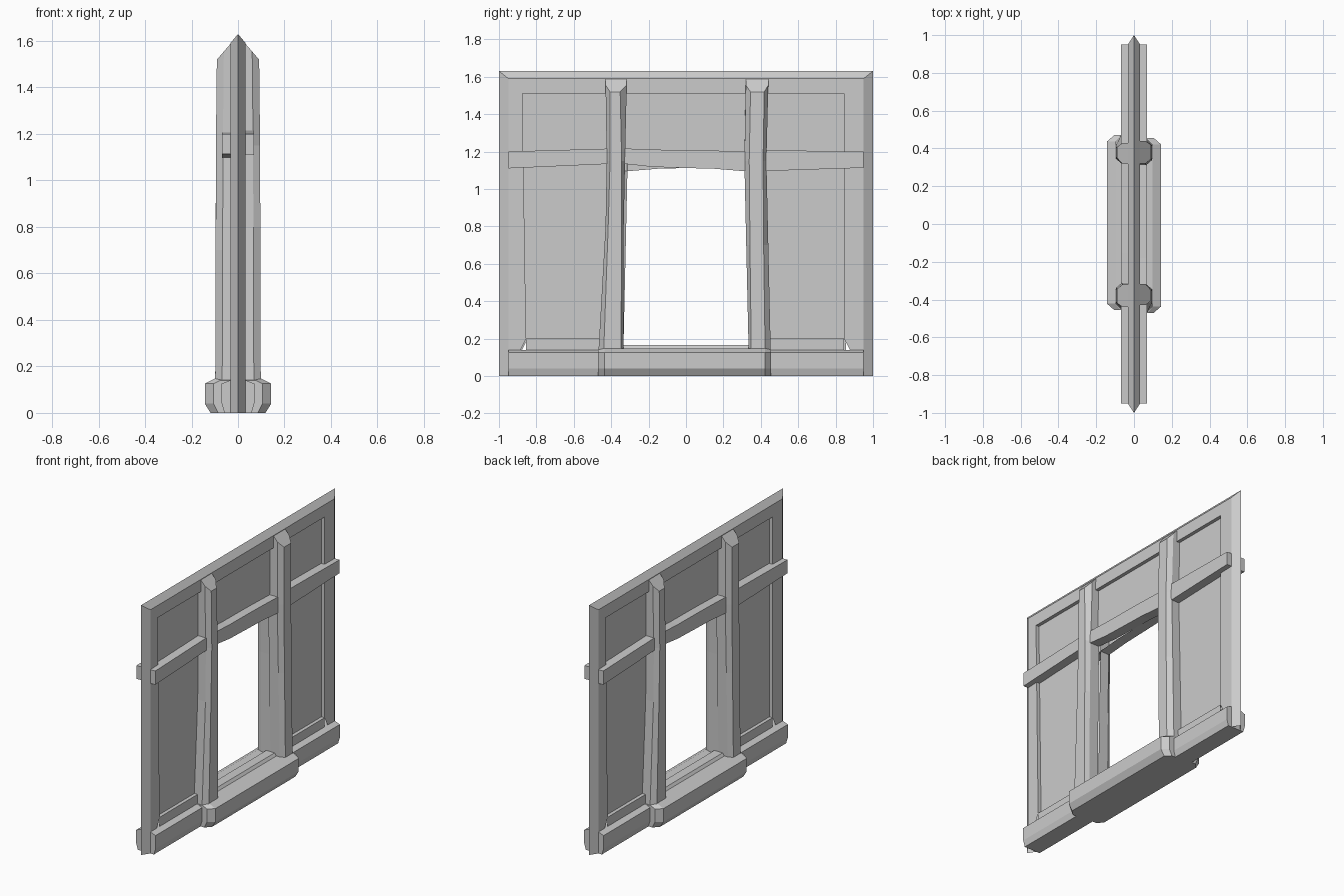
import bpy, bmesh, math

if "Cube" in bpy.data.objects:
    bpy.data.objects.remove(bpy.data.objects["Cube"])


def add_part(name, verts, faces):
    """Make one half-thickness shell facing +x, plus its copy turned 180 degrees about z."""
    bm = bmesh.new()
    vs = [bm.verts.new(v) for v in verts]
    for f in faces:
        bm.faces.new([vs[i] for i in f])
    bmesh.ops.remove_doubles(bm, verts=bm.verts, dist=0.0005)
    bmesh.ops.recalc_face_normals(bm, faces=bm.faces)
    if sum(f.normal.x * f.calc_area() for f in bm.faces) < 0:
        bmesh.ops.reverse_faces(bm, faces=bm.faces)
    mesh = bpy.data.meshes.new(name)
    bm.to_mesh(mesh)
    bm.free()
    for side, angle in (("front", 0), ("back", math.pi)):
        ob = bpy.data.objects.new(f"{name}_{side}", mesh)
        ob.rotation_euler.z = angle
        bpy.context.collection.objects.link(ob)


def loft(name, rings, cap_start=True, cap_end=True):
    """Skin a row of open cross-sections, optionally closing the ends."""
    n = len(rings[0])
    verts = [p for r in rings for p in r]
    faces = [(k * n + i, k * n + i + 1, (k + 1) * n + i + 1, (k + 1) * n + i)
             for k in range(len(rings) - 1) for i in range(n - 1)]
    if cap_start:
        faces.append(tuple(range(n)))
    if cap_end:
        faces.append(tuple(range((len(rings) - 1) * n, len(rings) * n)))
    add_part(name, verts, faces)


# Wall frame: knife edge, chamfer, flat border, step into the recess
FRAME_X, PANEL_X = 0.033, 0.01
edge = [(-1, 0), (-1, 1.63), (1, 1.63), (1, 0)]
outer = [(-.95, 0), (-.95, 1.59), (.95, 1.59), (.95, 0)]
inner = [(-.855, .2), (-.875, 1.51), (.845, 1.51), (.845, .2)]
loft("wall_frame",
     [[(x, y, z) for y, z in ring] for x, ring in
      ((0, edge), (FRAME_X, outer), (FRAME_X, inner), (PANEL_X, inner))],
     False, False)

# Bottom border strips either side of the doorway
for name, y0, y1 in (("left", -.855, -.4), ("right", .4, .845)):
    loft(f"{name}_bottom_border",
         [[(FRAME_X, y, 0), (FRAME_X, y, .2), (PANEL_X, y, .2)] for y in (y0, y1)],
         False, False)

# Recessed panels around the doorway
panels = {
    "left_panel": [(-.855, .2), (-.4, .2), (-.4, 1.51), (-.875, 1.51)],
    "right_panel": [(.4, .2), (.845, .2), (.845, 1.51), (.4, 1.51)],
    "lintel_panel": [(-.4, 1.15), (.4, 1.15), (.4, 1.51), (-.4, 1.51)],
}
for name, pts in panels.items():
    add_part(name, [(PANEL_X, y, z) for y, z in pts], [(0, 1, 2, 3)])


# Crooked door posts with chamfered corners and a sloping top
def post(name, levels):
    rings = []
    for z, y0, y1, c0, c1, depth in levels:
        pts = [(0, y0), (depth - .03, y0), (depth, y0 + c0),
               (depth, y1 - c1), (depth - .03, y1), (0, y1)]
        slope = 1.16 if z > 1.6 else 0
        rings.append([(x, y, z - slope * x) for x, y in pts])
    loft(name, rings, cap_start=False)


post("left_post", [
    (.13, -.468, -.335, .028, .012, .098),
    (.80, -.430, -.333, .014, .012, .096),
    (1.15, -.424, -.326, .018, .018, .095),
    (1.625, -.430, -.317, .024, .035, .091)])
post("right_post", [
    (.13, .335, .453, .014, .030, .098),
    (.70, .322, .440, .020, .025, .096),
    (1.15, .312, .430, .026, .018, .095),
    (1.625, .320, .440, .025, .022, .091)])

# Uneven cross beam
beam = [(-.95, 1.11, 1.2), (-.43, 1.133, 1.215), (-.32, 1.133, 1.216),
        (-.18, 1.118, 1.21), (0, 1.112, 1.208), (.15, 1.108, 1.205),
        (.31, 1.095, 1.2), (.43, 1.096, 1.207), (.95, 1.113, 1.2)]
loft("cross_beam",
     [[(0, y, b), (.068, y, b), (.068, y, t), (0, y, t)] for y, b, t in beam])


# Base rails and the wider door sill
def base_ring(y, x, under, over, top):
    return [(0, y, 0), (x - under, y, 0), (x, y, .04),
            (x, y, .126), (x - over, y, top), (0, y, top)]


loft("base_rail", [base_ring(-.95, .07, .012, .035, .14),
                   base_ring(.95, .07, .012, .035, .14)])
loft("door_sill", [base_ring(-.47, .105, .02, .03, .14),
                   base_ring(-.437, .143, .025, .045, .148),
                   base_ring(.422, .143, .025, .045, .148),
                   base_ring(.455, .105, .02, .03, .14)])

# Raised threshold strip in the doorway
loft("threshold", [[(.045, y, .145), (.03, y, .165), (0, y, .165)]
                   for y in (-.34, .34)], False, False)
